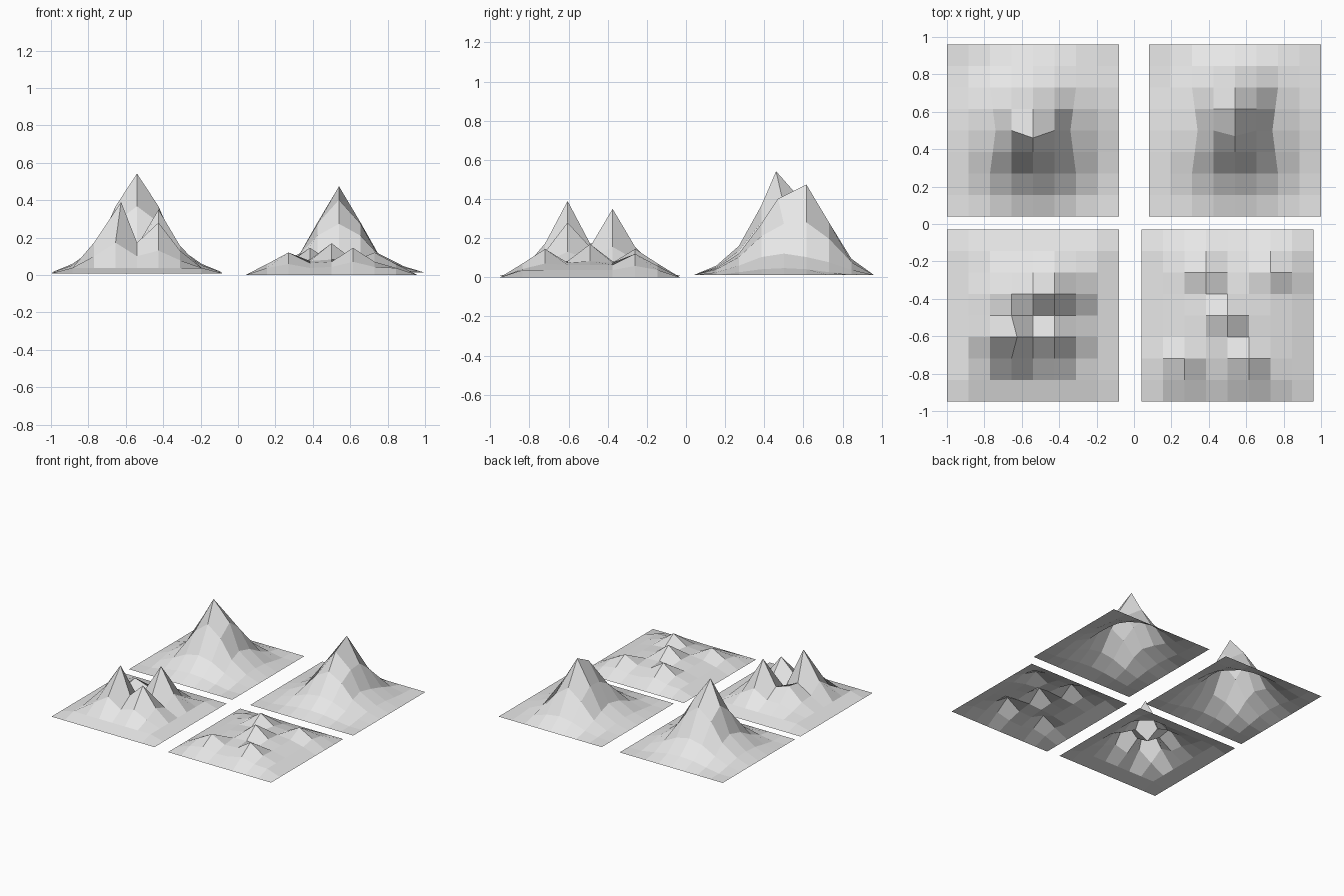
import bpy
import bmesh
import math

cube = bpy.data.objects.get("Cube")
if cube:
    bpy.data.objects.remove(cube, do_unlink=True)

CELLS = 8
HALF = 0.46
STEP = 2 * HALF / CELLS
SLOPE = [1, 0.67, 0.28, 0.09, 0]      # mountain profile, one value per cell of distance
RIM = [0, 0.5, 0.85, 1, 1]            # how the ground swells in from the border

stone = bpy.data.materials.new("pale_stone")
stone.use_nodes = True
stone.diffuse_color = (0.8, 0.8, 0.8, 1)
stone.node_tree.nodes["Principled BSDF"].inputs["Base Color"].default_value = (0.8, 0.8, 0.8, 1)


def falloff(cells, sharpness):
    """Height share at a distance in cells from a peak."""
    if cells >= CELLS / 2:
        return 0
    low = int(cells)
    share = SLOPE[low] + (SLOPE[low + 1] - SLOPE[low]) * (cells - low)
    return share ** sharpness


def terrain(name, centre, base, swell, peaks, pinch=0):
    """Square sheet raised into peaks: (column, row, height, sharpness, shift x, shift y)."""
    bm = bmesh.new()
    bmesh.ops.create_grid(bm, x_segments=CELLS, y_segments=CELLS, size=HALF)
    for v in bm.verts:
        col = round((v.co.x + HALF) / STEP)
        row = round((v.co.y + HALF) / STEP)
        border = min(col, row, CELLS - col, CELLS - row)
        height = swell * RIM[border]
        shift_x = shift_y = 0
        for pc, pr, top, sharpness, sx, sy in peaks:
            away = math.hypot(col - pc, row - pr)
            if border:
                height = max(height, top * falloff(away, sharpness))
            if away == 0:
                shift_x, shift_y = sx, sy
        # flanks drawn in beside the summit
        if abs(col - 4) == 2:
            shift_x -= math.copysign(pinch, col - 4) * max(0, 1 - abs(row - 4) / 2)
        v.co.x += shift_x
        v.co.y += shift_y
        v.co.z = base + height
    mesh = bpy.data.meshes.new(name)
    bm.to_mesh(mesh)
    bm.free()
    mesh.materials.append(stone)
    obj = bpy.data.objects.new(name, mesh)
    obj.location = (centre[0], centre[1], 0)
    bpy.context.collection.objects.link(obj)


# Single tall mountain
terrain("tall_mountain", (-0.54, 0.5), 0.012, 0,
        [(4, 4, 0.53, 1, 0, -0.04)], pinch=0.03)

# Mountain with a shoulder in front of its summit
terrain("shouldered_mountain", (0.54, 0.5), 0.012, 0,
        [(4, 5, 0.462, 1.35, 0, 0), (4, 4, 0.39, 1, 0, -0.03)], pinch=0.03)

# Cluster of four steep peaks
terrain("peak_cluster", (-0.54, -0.49), 0.008, 0.06,
        [(3, 3, 0.382, 2.1, 0.03, 0), (5, 5, 0.342, 2.1, 0, 0),
         (5, 3, 0.272, 2, 0, 0), (3, 5, 0.185, 2, 0, 0)])

# Five low hills
terrain("low_hills", (0.5, -0.49), 0, 0.075,
        [(2, 2, 0.12, 1.8, 0, 0), (6, 6, 0.12, 1.8, 0, 0),
         (3, 6, 0.145, 1.8, 0, 0), (5, 2, 0.145, 1.8, 0, 0),
         (4, 4, 0.17, 1.8, 0, 0)])
